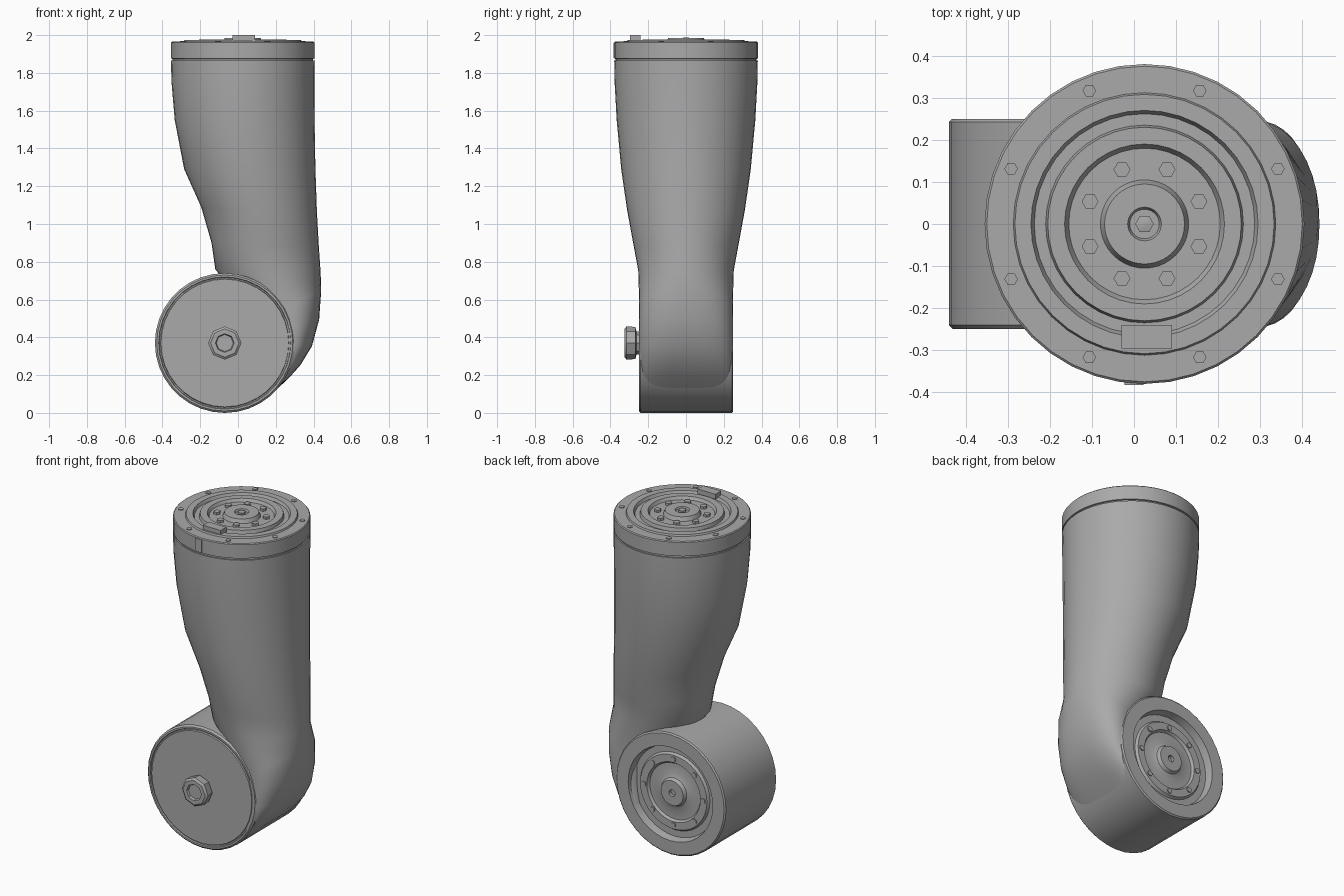
import bpy, bmesh
from math import cos, sin, pi, radians, copysign
from mathutils import Matrix, Vector

cube = bpy.data.objects.get("Cube")
if cube:
    bpy.data.objects.remove(cube, do_unlink=True)

grey = bpy.data.materials.new("cast_grey")
grey.use_nodes = True
grey.diffuse_color = (0.4, 0.4, 0.4, 1)
grey.node_tree.nodes["Principled BSDF"].inputs["Base Color"].default_value = (0.4, 0.4, 0.4, 1)

CX, CZ = -0.07, 0.37          # joint axis
TX = 0.025                    # collar axis
DRUM = Matrix.Translation((CX, 0, CZ)) @ Matrix.Rotation(pi / 2, 4, 'X')
TOP = Matrix.Translation((TX, 0, 0))


def finish(name, bm, angle=30):
    bmesh.ops.recalc_face_normals(bm, faces=bm.faces)
    mesh = bpy.data.meshes.new(name)
    bm.to_mesh(mesh)
    bm.free()
    mesh.materials.append(grey)
    obj = bpy.data.objects.new(name, mesh)
    bpy.context.collection.objects.link(obj)
    bpy.ops.object.select_all(action='DESELECT')
    obj.select_set(True)
    bpy.context.view_layer.objects.active = obj
    bpy.ops.object.shade_smooth_by_angle(angle=radians(angle))
    return obj


def skin(bm, rings):
    """Join rings of points with quads and close both ends."""
    loops = [[bm.verts.new(p) for p in ring] for ring in rings]
    n = len(loops[0])
    for a, b in zip(loops, loops[1:]):
        for i in range(n):
            j = (i + 1) % n
            bm.faces.new((a[i], a[j], b[j], b[i]))
    bm.faces.new(loops[0][::-1])
    bm.faces.new(loops[-1])


def lathe(name, profile, matrix, sides=36):
    """Turn (radius, height) pairs about the local z axis."""
    bm = bmesh.new()
    skin(bm, [[matrix @ Vector((r * cos(2 * pi * i / sides), r * sin(2 * pi * i / sides), h))
               for i in range(sides)] for r, h in profile])
    return finish(name, bm)


def block(name, centre, size):
    bm = bmesh.new()
    bmesh.ops.create_cube(bm, size=1, matrix=Matrix.Translation(centre) @ Matrix.Diagonal((*size, 1)))
    return finish(name, bm)


def section(left, right, half, power, sides=40):
    """Superellipse between two points in the xz plane, half-width along y."""
    l, r = Vector((left[0], 0, left[1])), Vector((right[0], 0, right[1]))
    mid, axis = (l + r) / 2, (r - l) / 2
    ring = []
    for i in range(sides):
        c, s = cos(2 * pi * i / sides), sin(2 * pi * i / sides)
        u = copysign(abs(c) ** (2 / power), c)
        v = copysign(abs(s) ** (2 / power), s)
        ring.append(mid + axis * u + Vector((0, half * v, 0)))
    return ring


# Arm: left x, left z, right x, right z, half-width
arm = [(-.355, 1.865, .405, 1.865, .38), (-.352, 1.75, .404, 1.75, .378),
       (-.335, 1.55, .405, 1.55, .367), (-.285, 1.29, .41, 1.29, .343),
       (-.195, 1.09, .418, 1.06, .312), (-.14, .9, .428, .88, .278),
       (-.12, .76, .437, .75, .253)]
rings = [section((a, b), (c, d), h, 2) for a, b, c, d, h in arm]


def polar(angle, r):
    return CX + r * cos(radians(angle)), CZ + r * sin(radians(angle))


# Elbow wraps round the drum: angle, inner radius, outer radius, roundness
for angle, inner, outer, power in [(29, .21, .584, 2.1), (14, .21, .515, 2.3), (-2, .22, .462, 2.6),
                                   (-16, .24, .418, 3), (-28, .26, .388, 3.5), (-44, .29, .368, 4)]:
    rings.append(section(polar(angle, inner), polar(angle, outer), .247, power))
bm = bmesh.new()
skin(bm, rings)
finish("arm_body", bm, 40)

# Joint drum: recessed stepped back, nearly flat front cap with a rim groove
lathe("joint_drum", [
    (.02, -.215), (.02, -.235), (.075, -.235), (.085, -.215), (.11, -.205), (.17, -.205),
    (.18, -.22), (.225, -.22), (.235, -.205), (.275, -.205), (.285, -.25), (.362, -.25), (.37, -.243),
    (.37, .24), (.36, .25), (.35, .25), (.347, .242), (.341, .242), (.338, .25), (.02, .25)], DRUM)
lathe("joint_bolt", [(.06, .24), (.06, .262), (.085, .268), (.088, .315), (.075, .325),
                     (.05, .325), (.045, .312), (.01, .312)], DRUM, 8)
for i in range(8):
    a = 2 * pi * i / 8
    spot = Matrix.Translation((.2 * cos(a), .2 * sin(a), 0))
    lathe(f"back_screw_{i + 1}", [(.016, -.226), (.016, -.215)], DRUM @ spot, 8)

# Top collar with stepped mounting flange
lathe("top_collar", [
    (.3, 1.85), (.372, 1.85), (.372, 1.874), (.38, 1.876), (.38, 1.96), (.375, 1.965),
    (.312, 1.965), (.308, 1.975), (.27, 1.975), (.262, 1.958), (.235, 1.958), (.23, 1.978),
    (.19, 1.978), (.18, 1.96), (.105, 1.96), (.095, 1.984), (.04, 1.984), (.035, 1.972), (.01, 1.972)],
    TOP, 40)
for i in range(8):
    a = 2 * pi * (i + .5) / 8
    lathe(f"flange_screw_{i + 1}", [(.02, 1.955), (.02, 1.974), (.01, 1.974)],
          TOP @ Matrix.Translation((.14 * cos(a), .14 * sin(a), 0)), 6)
    lathe(f"collar_screw_{i + 1}", [(.016, 1.96), (.016, 1.969)],
          TOP @ Matrix.Translation((.343 * cos(a), .343 * sin(a), 0)), 6)
lathe("centre_pin", [(.022, 1.965), (.022, 1.985), (.01, 1.988)], TOP, 6)
block("locating_key", (.03, -.268, 1.985), (.12, .055, .03))
block("clamp_tab", (0, -.375, 1.918), (.045, .016, .08))
